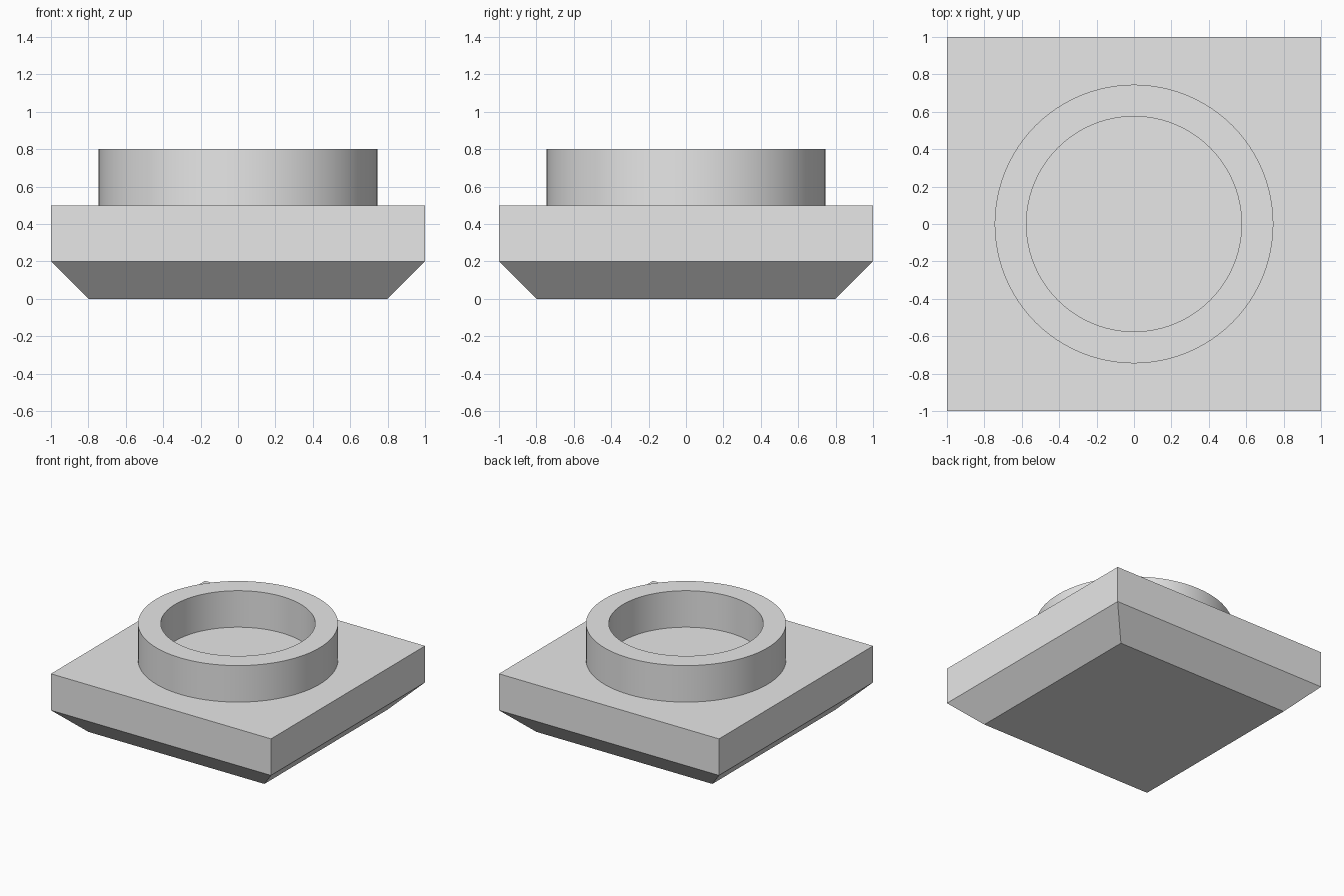
import bpy
import bmesh
import math

cube = bpy.data.objects.get("Cube")
if cube:
    bpy.data.objects.remove(cube, do_unlink=True)

GREY = (0.8, 0.8, 0.8, 1.0)
grey = bpy.data.materials.new("light grey")
grey.use_nodes = True
grey.diffuse_color = GREY
grey.node_tree.nodes["Principled BSDF"].inputs["Base Color"].default_value = GREY


def loft(name, levels, sides, turn=0.0, closed=False):
    """Skin a stack of regular polygons given as (radius, height) levels."""
    bm = bmesh.new()
    rings = []
    for radius, z in levels:
        angles = [turn + math.tau * i / sides for i in range(sides)]
        rings.append([bm.verts.new((radius * math.cos(a), radius * math.sin(a), z))
                      for a in angles])
    pairs = list(zip(rings, rings[1:]))
    if closed:
        pairs.append((rings[-1], rings[0]))
    else:
        bm.faces.new(rings[0][::-1])
        bm.faces.new(rings[-1])
    for low, high in pairs:
        for i in range(sides):
            j = (i + 1) % sides
            bm.faces.new((low[i], low[j], high[j], high[i]))
    bmesh.ops.recalc_face_normals(bm, faces=bm.faces)
    mesh = bpy.data.meshes.new(name)
    bm.to_mesh(mesh)
    bm.free()
    mesh.materials.append(grey)
    obj = bpy.data.objects.new(name, mesh)
    bpy.context.collection.objects.link(obj)
    return obj


# Square slab with a tapered underside
corner = math.sqrt(2)
loft("base_slab", [(0.8 * corner, 0), (corner, 0.2), (corner, 0.5)],
     sides=4, turn=math.pi / 4)

# Open round collar standing on the slab
collar = loft("collar_ring", [(0.745, 0.5), (0.745, 0.8), (0.575, 0.8), (0.575, 0.5)],
              sides=96, closed=True)
bpy.ops.object.select_all(action="DESELECT")
collar.select_set(True)
bpy.context.view_layer.objects.active = collar
bpy.ops.object.shade_smooth_by_angle(angle=math.radians(30))
